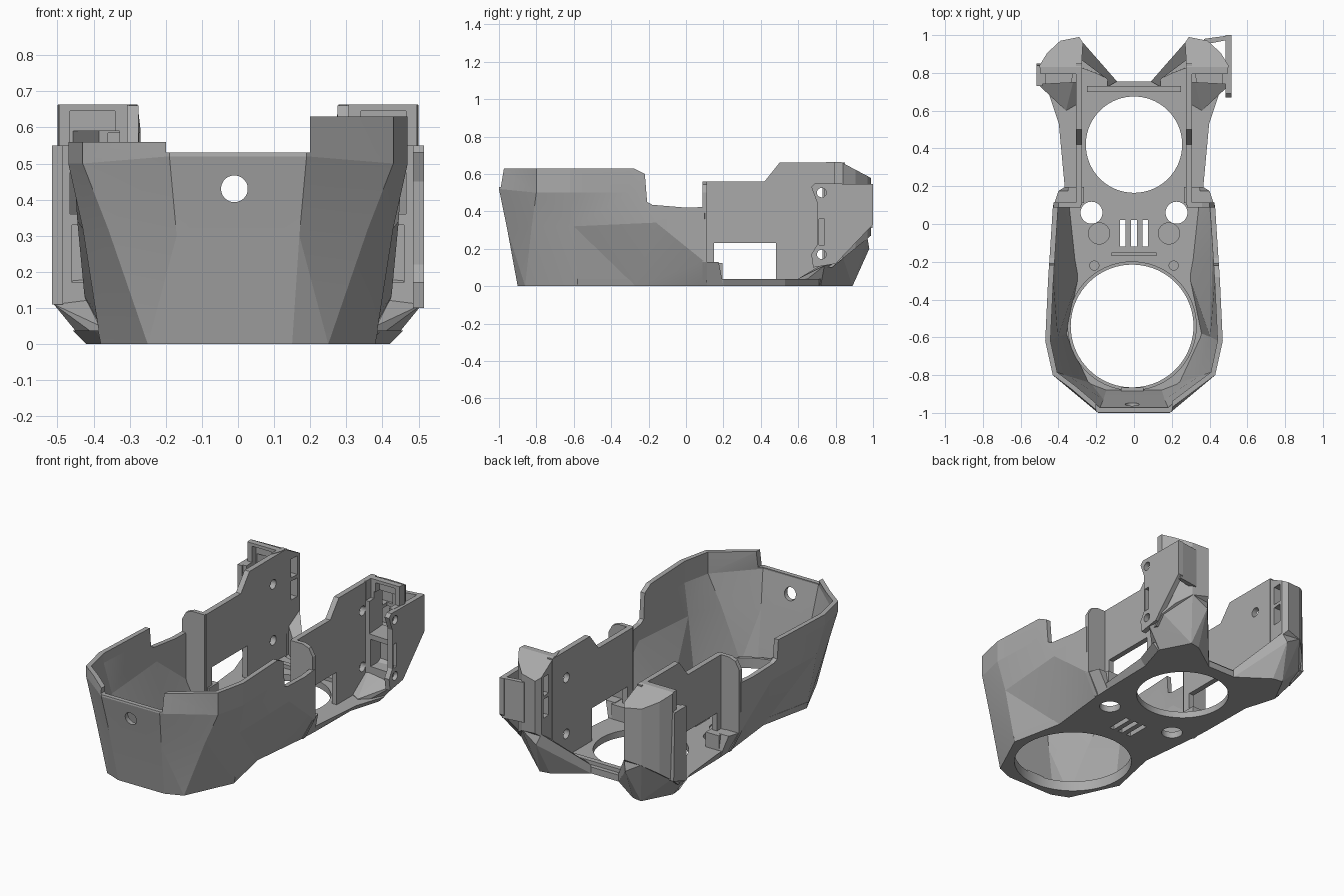
import bpy, bmesh, math

cube = bpy.data.objects.get("Cube")
if cube:
    bpy.data.objects.remove(cube, do_unlink=True)

GREY = (0.40, 0.40, 0.40, 1)
grey = bpy.data.materials.new("plain_grey")
grey.use_nodes = True
grey.diffuse_color = GREY
grey.node_tree.nodes["Principled BSDF"].inputs["Base Color"].default_value = GREY

# How a 2D outline point and a height map to 3D for each extrusion axis
PUT = {"x": lambda p, h: (h, p[0], p[1]),
       "y": lambda p, h: (p[0], h, p[1]),
       "z": lambda p, h: (p[0], p[1], h)}


def make(name, bm, fix=True):
    if fix:
        bmesh.ops.recalc_face_normals(bm, faces=bm.faces)
    me = bpy.data.meshes.new(name)
    bm.to_mesh(me)
    bm.free()
    me.materials.append(grey)
    ob = bpy.data.objects.new(name, me)
    bpy.context.collection.objects.link(ob)
    return ob


def loft(name, lower, upper):
    """Closed solid between two matching loops of 3D points."""
    bm = bmesh.new()
    a = [bm.verts.new(p) for p in lower]
    b = [bm.verts.new(p) for p in upper]
    bm.faces.new(a)
    bm.faces.new(b)
    for i in range(len(a)):
        j = (i + 1) % len(a)
        bm.faces.new((a[i], a[j], b[j], b[i]))
    return make(name, bm)


def prism(name, pts, lo, hi, axis="z"):
    return loft(name, [PUT[axis](p, lo) for p in pts], [PUT[axis](p, hi) for p in pts])


def box(name, x, y, z):
    return prism(name, [(x[0], y[0]), (x[1], y[0]), (x[1], y[1]), (x[0], y[1])], *z)


def disc(name, u, v, r, lo, hi, axis="z", n=48):
    pts = [(u + r * math.cos(2 * math.pi * i / n), v + r * math.sin(2 * math.pi * i / n)) for i in range(n)]
    return prism(name, pts, lo, hi, axis)


def apply(ob, mod):
    bpy.context.view_layer.objects.active = ob
    bpy.ops.object.modifier_apply(modifier=mod.name)


def cut(ob, *cutters):
    for c in cutters:
        c.hide_render = True
        mod = ob.modifiers.new("cut", "BOOLEAN")
        mod.operation, mod.solver, mod.object = "DIFFERENCE", "EXACT", c
        apply(ob, mod)
        bpy.data.objects.remove(c, do_unlink=True)


def flip(pts, s):
    return [(p[0] * s, *p[1:]) for p in pts]


parts = []

# Faceted front shell, lofted through half outlines running front to back
base = [(.15, -.90, 0), (.25, -.86, 0), (.38, -.58, 0), (.315, -.27, 0), (.355, .1, 0)]
rim = [(.43, -.8), (.47, -.62), (.455, -.3), (.43, .1)]
levels = [
    base,
    [(.17, -.955, .3), (.36, -.825, .32), (.43, -.6, .32), (.445, -.16, .34), (.425, .1, .13)],
    [(.19, -1, .52)] + [(*p, .5) for p in rim],
    [(.19, -.98, .64)] + [(*p, .64) for p in rim],
]
bm = bmesh.new()
rows = [[bm.verts.new(p) for p in flip(half[::-1], -1) + half] for half in levels]
for lo, hi in zip(rows, rows[1:]):
    for i in range(len(lo) - 1):
        bm.faces.new((lo[i], lo[i + 1], hi[i + 1], hi[i]))
bmesh.ops.triangulate(bm, faces=bm.faces)
shell = make("front_shell", bm, fix=False)
solid = shell.modifiers.new("thickness", "SOLIDIFY")
solid.thickness, solid.offset = 0.028, -1
apply(shell, solid)
notch = [(-.28, .8), (-.28, .63), (-.22, .6), (-.208, .45), (-.18, .435), (0, .42), (.3, .43), (.3, .8)]
cut(shell,
    prism("rim_notch", notch, -1, 1, "x"),
    box("rim_trim", (-.2, .2), (-1.2, -.75), (.53, .8)),
    box("side_trim", (-1, -.2), (-1.2, .3), (.56, .8)),
    box("top_trim", (-1, 1), (-1.2, .3), (.63, .8)),
    disc("front_bore", -.01, .43, .037, -1.2, -.8, "y"))
parts.append(shell)

# Floor with flared rear edges, two large openings, screw holes and vents
half = [p[:2] for p in base] + [(.36, .2), (.365, .53), (.42, .71), (.33, .85), (.2, .80), (.1, .755)]
outline = half + flip(half[::-1], -1)
floor = loft("floor", [(x, y, 0) for x, y in outline],
             [(x * (1.09 if .5 < y < .8 else 1.02), y, .038) for x, y in outline])
cut(floor,
    disc("front_opening", -.01, -.54, .325, -.1, .2, n=72),
    disc("rear_opening", 0, .42, .255, -.1, .2, n=72))
for s in (-1, 1):
    cut(floor,
        disc("screw_hole", s * .225, .06, .058, -.1, .2),
        disc("screw_seat", s * .185, -.05, .056, .03, .2),
        disc("pin_hole", s * .21, -.22, .024, .03, .2))
for i in (-1, 0, 1):
    cut(floor, box("vent", (i * .06 - .015, i * .06 + .015), (-.12, .02), (-.1, .2)))
parts.append(floor)

# Raised lip around the front opening
lip = disc("opening_lip", -.01, -.54, .342, .03, .06, n=72)
cut(lip, disc("lip_bore", -.01, -.54, .325, -.1, .2, n=72))
parts.append(lip)

# Small ridges across the floor, and a tab inside the front
parts.append(box("rear_bridge", (-.25, .25), (.70, .73), (.03, .06)))
parts.append(box("middle_ridge", (-.12, .12), (-.17, -.15), (.03, .055)))
parts.append(box("front_tab", (-.07, .05), (-.89, -.865), (.035, .07)))

wall_profile = [(.1, 0), (.1, .56), (.42, .56), (.5, .66), (.85, .66), (.85, 0)]
panel_profile = [(.28, 0), (.28, .56), (.36, .56), (.40, .545), (.425, .5), (.425, .13), (.36, 0)]
hook_outline = [(.28, .80), (.30, .75), (.49, .74), (.50, .84), (.46, .905), (.39, .97), (.29, .99), (.27, .96)]
pocket = [(.34, .6), (.465, .6), (.465, .82), (.385, .92), (.32, .93)]
foot_points = [(.09, .755, 0), (.27, .88, 0), (.33, .89, 0), (.42, .72, 0), (.36, .6, 0),
               (.09, .755, .05), (.27, .96, .26), (.29, .98, .2), (.39, .97, .26),
               (.49, .84, .15), (.51, .74, .11), (.30, .74, .06), (.36, .6, .04)]
for s, side in ((1, "left"), (-1, "right")):
    # Side wall with a window and two screw holes
    wall = prism(side + "_wall", wall_profile, s * .275, s * .307, "x")
    cut(wall, box("window", (s * .1, s * .5), (.15, .48), (.038, .23)))
    for z in (.17, .5):
        cut(wall, disc("wall_hole", .72, z, .028, s * .2, s * .4, "x", 24))
    parts.append(wall)

    # Panel joining shell and wall, a block at its base and a flared skirt
    parts.append(prism(side + "_joining_panel", flip(panel_profile, s), .088, .113, "y"))
    parts.append(box(side + "_base_block", (s * .265, s * .35), (.11, .195), (.02, .125)))
    parts.append(loft(side + "_skirt",
                      [(s * x, y, 0) for x, y in ((.3, .1), (.355, .1), (.36, .2), (.3, .2))],
                      [(s * x, y, .128) for x, y in ((.34, .1), (.425, .1), (.40, .175), (.34, .175))]))

    # Hollow rear hook: stepped front, sloping top and underside, two slots
    hook = prism(side + "_rear_hook", flip(hook_outline, s), .1, .663)
    cut(hook,
        prism("hook_slope", [(.83, .663), (1.1, .52), (1.1, .9), (.83, .9)], -1, 1, "x"),
        prism("hook_underside", [(.78, .05), (.78, .1), (1.05, .32), (1.05, .05)], -1, 1, "x"),
        box("hook_step", (s * .308, s * .6), (.6, .795), (.55, .8)),
        prism("hook_pocket", flip(pocket, s), .36, .59),
        box("upper_pocket", (s * .34, s * .465), (.6, .83), (.5, .645)),
        box("lower_pocket", (s * .34, s * .46), (.6, .84), (.17, .33)))
    for z in (.345, .475):
        cut(hook, box("hook_slot", (s * .15, s * .36), (.885, .94), (z, z + .11)))
    parts.append(hook)

    # Sloping foot under the hook, hollowed behind its inner fin
    bm = bmesh.new()
    for p in flip(foot_points, s):
        bm.verts.new(p)
    hull = bmesh.ops.convex_hull(bm, input=bm.verts)
    bmesh.ops.delete(bm, geom=[g for g in hull["geom_interior"] if isinstance(g, bmesh.types.BMVert)],
                     context="VERTS")
    foot = make(side + "_rear_foot", bm)
    cut(foot,
        disc("foot_clearance", 0, .42, .255, -.1, .5, n=72),
        prism("foot_hollow", flip([(.14, .6), (.28, .6), (.28, .87), (.14, .765)], s), .03, .6))
    parts.append(foot)

# Left mounting ear with holes and a slot, and the rear wing that carries it
ear = prism("left_mounting_ear",
            [(.67, .53), (.69, .55), (1.0, .545), (1.0, .33), (.80, .12), (.68, .10), (.67, .17),
             (.70, .22), (.70, .45)], .485, .515, "x")
cut(ear,
    disc("ear_hole", .725, .5, .025, .4, .6, "x", 24),
    disc("ear_hole", .725, .17, .025, .4, .6, "x", 24),
    box("ear_slot", (.4, .6), (.71, .74), (.22, .36)))
parts.append(ear)
parts.append(prism("left_rear_wing", [(.37, .95), (.50, .975), (.50, .998), (.37, .98)], .31, .545))

# Right outer cheek
parts.append(prism("right_outer_cheek", [(.73, .11), (.73, .55), (.84, .55), (.85, .15)], -.515, -.485, "x"))

# Smooth round holes while keeping the facets sharp
bpy.ops.object.select_all(action="DESELECT")
for ob in parts:
    ob.select_set(True)
bpy.context.view_layer.objects.active = parts[0]
bpy.ops.object.shade_smooth_by_angle(angle=math.radians(12))
